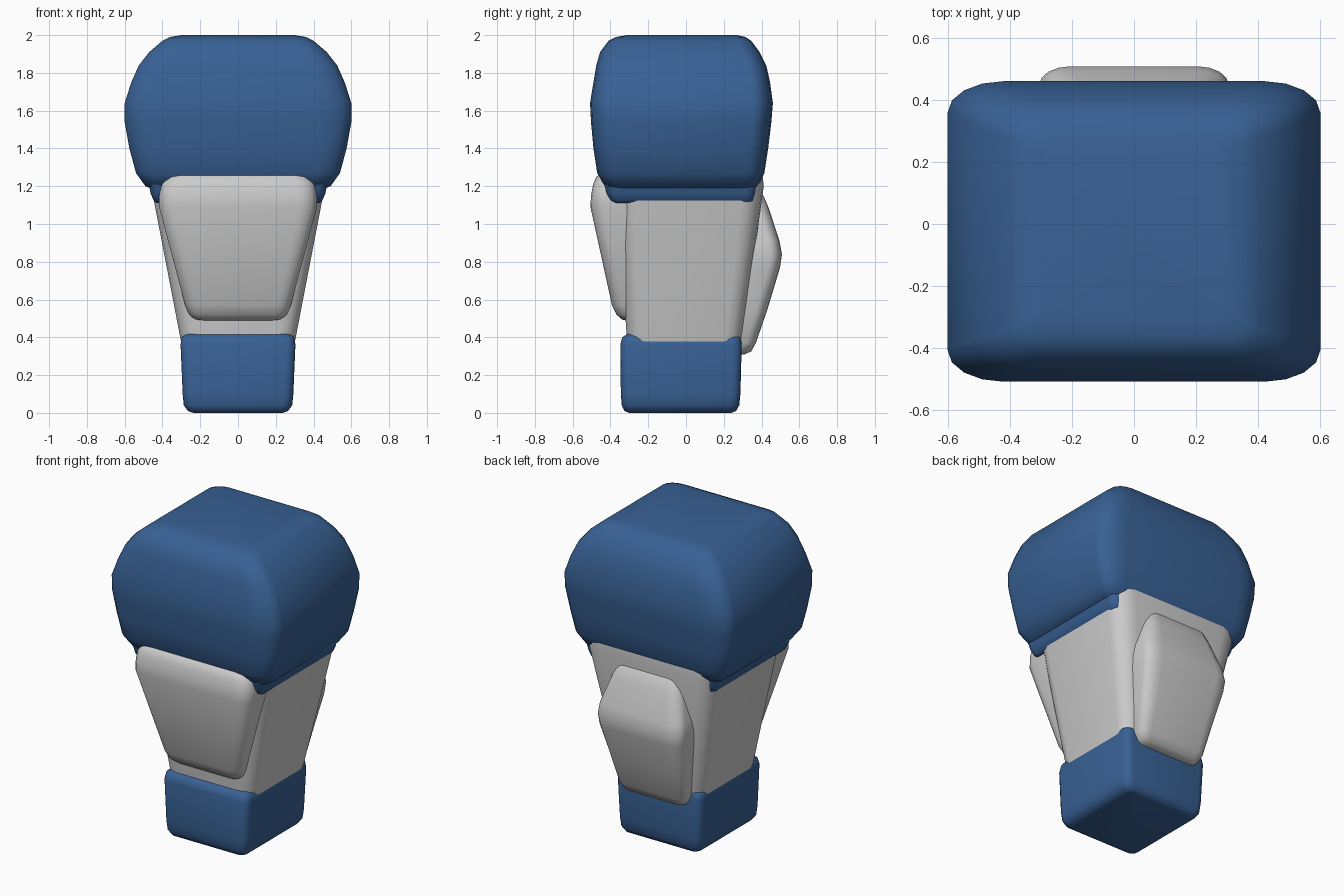
import bpy, bmesh, math


def material(name, rgb):
    m = bpy.data.materials.new(name)
    m.diffuse_color = (*rgb, 1)
    return m


def loft(name, sections, mat=None, seg=4):
    """Rounded-rectangle rings (z, half_x, y_front, y_back, corner_x, corner_y) joined upward."""
    bm = bmesh.new()
    rings = []
    for z, hx, y0, y1, rx, ry in sections:
        ring = []
        for k, (sx, sy) in enumerate(((1, 1), (-1, 1), (-1, -1), (1, -1))):
            cx, cy = sx * (hx - rx), (y1 - ry if sy > 0 else y0 + ry)
            for i in range(seg + 1):
                a = math.pi / 2 * (k + i / seg)
                ring.append(bm.verts.new((cx + rx * math.cos(a), cy + ry * math.sin(a), z)))
        rings.append(ring)
    n = len(rings[0])
    for lo, hi in zip(rings, rings[1:]):
        for i in range(n):
            j = (i + 1) % n
            bm.faces.new((lo[i], lo[j], hi[j], hi[i]))
    bm.faces.new(list(reversed(rings[0])))
    bm.faces.new(rings[-1])
    me = bpy.data.meshes.new(name)
    bm.to_mesh(me)
    bm.free()
    ob = bpy.data.objects.new(name, me)
    bpy.context.collection.objects.link(ob)
    if mat:
        me.materials.append(mat)
    bpy.ops.object.select_all(action='DESELECT')
    ob.select_set(True)
    bpy.context.view_layer.objects.active = ob
    bpy.ops.object.shade_smooth_by_angle(angle=math.radians(50))
    return ob


blue = material("blue", (0.04, 0.12, 0.30))

# large upper block
loft("upper_block", [
    (1.185, 0.45, -0.38, 0.34, .08, .05),
    (1.20, 0.49, -0.43, 0.38, .10, .07),
    (1.27, 0.54, -0.47, 0.415, .13, .08),
    (1.40, 0.575, -0.49, 0.435, .16, .10),
    (1.54, 0.60, -0.503, 0.452, .18, .10),
    (1.64, 0.60, -0.508, 0.46, .18, .10),
    (1.75, 0.565, -0.49, 0.445, .17, .10),
    (1.84, 0.525, -0.475, 0.425, .16, .10),
    (1.91, 0.47, -0.455, 0.39, .14, .09),
    (1.97, 0.40, -0.41, 0.345, .10, .07),
    (1.99, 0.36, -0.37, 0.315, .08, .06),
    (2.00, 0.30, -0.31, 0.27, .06, .05)], blue)

# small collar under the upper block
loft("collar", [
    (1.11, 0.43, -0.375, 0.34, .03, .03),
    (1.125, 0.447, -0.40, 0.357, .04, .04),
    (1.16, 0.462, -0.42, 0.368, .05, .05),
    (1.25, 0.48, -0.44, 0.38, .05, .05)], blue)

# tapered middle body
loft("body", [
    (0.03, 0.235, -0.28, 0.23, .08, .08),
    (0.38, 0.302, -0.312, 0.295, .09, .09),
    (1.20, 0.46, -0.37, 0.412, .13, .11),
    (1.30, 0.475, -0.375, 0.40, .13, .11)])

# front armour plate
loft("front_plate", [
    (0.487, 0.20, -0.31, -0.2, .04, .04),
    (0.495, 0.235, -0.34, -0.2, .05, .05),
    (0.52, 0.26, -0.368, -0.2, .06, .06),
    (0.57, 0.28, -0.392, -0.2, .07, .06),
    (1.09, 0.418, -0.506, -0.2, .10, .08),
    (1.15, 0.417, -0.503, -0.2, .10, .08),
    (1.21, 0.405, -0.492, -0.2, .09, .07),
    (1.25, 0.375, -0.475, -0.2, .08, .06),
    (1.272, 0.32, -0.44, -0.2, .06, .05)])

# back armour plate
loft("back_plate", [
    (0.31, 0.18, 0.2, 0.31, .04, .04),
    (0.325, 0.215, 0.2, 0.345, .05, .05),
    (0.37, 0.24, 0.2, 0.37, .06, .05),
    (0.55, 0.265, 0.2, 0.432, .08, .06),
    (0.77, 0.30, 0.2, 0.498, .10, .06),
    (0.84, 0.305, 0.2, 0.508, .10, .06),
    (0.91, 0.298, 0.2, 0.495, .10, .06),
    (1.08, 0.245, 0.2, 0.44, .08, .06),
    (1.15, 0.215, 0.2, 0.41, .06, .05),
    (1.18, 0.18, 0.2, 0.38, .05, .05)])

# lower block
loft("lower_block", [
    (0.0, 0.235, -0.30, 0.24, .03, .03),
    (0.01, 0.265, -0.325, 0.265, .04, .04),
    (0.04, 0.287, -0.34, 0.282, .05, .05),
    (0.10, 0.293, -0.345, 0.288, .05, .05),
    (0.36, 0.304, -0.348, 0.295, .05, .05),
    (0.40, 0.298, -0.338, 0.289, .05, .05),
    (0.42, 0.272, -0.308, 0.264, .04, .04)], blue)
